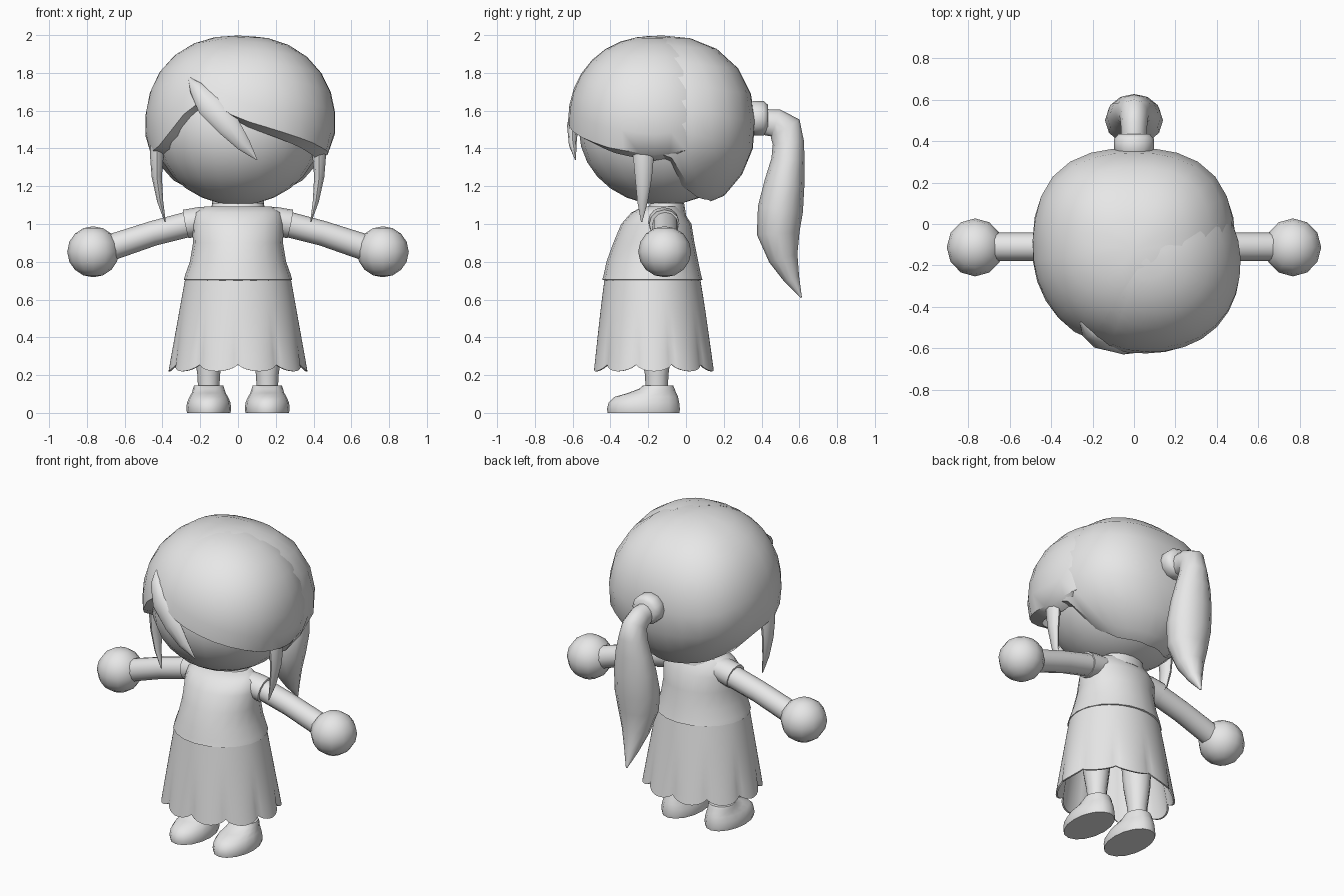
import bpy, bmesh, math
from mathutils import Vector

if "Cube" in bpy.data.objects:
    bpy.data.objects.remove(bpy.data.objects["Cube"])

grey = bpy.data.materials.new("plain_grey")
grey.diffuse_color = (0.8, 0.8, 0.8, 1)
grey.use_nodes = True
grey.node_tree.nodes["Principled BSDF"].inputs["Base Color"].default_value = grey.diffuse_color


def make(name, verts, faces, angle=45):
    """Mesh object with clean outward normals and smooth shading."""
    bm = bmesh.new()
    vs = [bm.verts.new(v) for v in verts]
    for f in faces:
        bm.faces.new([vs[i] for i in f])
    bmesh.ops.remove_doubles(bm, verts=bm.verts, dist=1e-4)
    bmesh.ops.recalc_face_normals(bm, faces=bm.faces)
    me = bpy.data.meshes.new(name)
    bm.to_mesh(me)
    bm.free()
    me.materials.append(grey)
    ob = bpy.data.objects.new(name, me)
    bpy.context.collection.objects.link(ob)
    bpy.ops.object.select_all(action='DESELECT')
    ob.select_set(True)
    bpy.context.view_layer.objects.active = ob
    bpy.ops.object.shade_smooth_by_angle(angle=math.radians(angle))
    return ob


def grid_faces(rows, cols, wrap):
    return [(r * cols + c, r * cols + (c + 1) % cols,
             (r + 1) * cols + (c + 1) % cols, (r + 1) * cols + c)
            for r in range(rows - 1) for c in range(cols if wrap else cols - 1)]


def loft(name, rings, n=12, angle=45):
    """Capped skin over oval rings given as (centre, half axis, half axis)."""
    verts = []
    for c, u, v in rings:
        for i in range(n):
            a = 2 * math.pi * i / n
            verts.append(Vector(c) + Vector(u) * math.cos(a) + Vector(v) * math.sin(a))
    faces = grid_faces(len(rings), n, True)
    faces += [tuple(range(n)), tuple(range(len(verts) - n, len(verts)))]
    return make(name, verts, faces, angle)


def stack(name, levels, x=0, n=16, angle=45):
    """Horizontal ovals given as (z, centre y, radius x, radius y)."""
    return loft(name, [((x, y, z), (rx, 0, 0), (0, ry, 0)) for z, y, rx, ry in levels], n, angle)


def tube(name, pts, side, n=10, angle=60):
    """Path of (x, y, z, half width along side, half depth)."""
    rings = []
    s = Vector(side).normalized()
    for i, p in enumerate(pts):
        a, b = pts[max(i - 1, 0)], pts[min(i + 1, len(pts) - 1)]
        d = (Vector(b[:3]) - Vector(a[:3])).normalized()
        u = (s - d * s.dot(d)).normalized()
        rings.append((p[:3], u * p[3], d.cross(u) * p[4]))
    return loft(name, rings, n, angle)


def ball(name, c, r, seg, rings):
    verts = []
    for j in range(rings + 1):
        t = math.pi * j / rings
        for i in range(seg):
            a = 2 * math.pi * i / seg
            verts.append((c[0] + r[0] * math.sin(t) * math.cos(a),
                          c[1] + r[1] * math.sin(t) * math.sin(a), c[2] + r[2] * math.cos(t)))
    quads = grid_faces(rings + 1, seg, True)
    ob_faces = quads[seg:-seg]
    ob_faces += [(i, seg + i, seg + (i + 1) % seg) for i in range(seg)]
    base = seg * (rings - 1)
    ob_faces += [(base + i, base + seg + i, base + (i + 1) % seg) for i in range(seg)]
    return make(name, verts, ob_faces, 60)


def squarish(a, p):
    """Radius factor that swells a circle towards a square."""
    return (abs(math.sin(a)) ** p + abs(math.cos(a)) ** p) ** (-1 / p)


def hair_shell(name, c, r, edge, cols, rows, closed, rim, p_front, p_back, p_up):
    """Swollen ellipsoid hair patch; edge lists (azimuth from front, lower z)."""
    def edge_z(a):
        for (a0, z0), (a1, z1) in zip(edge, edge[1:]):
            if a <= a1:
                return z0 + (z1 - z0) * (a - a0) / (a1 - a0)
        return edge[-1][1]
    a0, a1 = edge[0][0], edge[-1][0]
    az = [a0 + (a1 - a0) * i / cols for i in range(cols + 1)]
    az = az[:-1] if closed else [a0] + az + [a1]
    verts = [(c[0], c[1], c[2] + r[2])]
    m = len(az)
    for j in range(1, rows + 2):
        for i, a in enumerate(az):
            t = math.acos((edge_z(a) - c[2]) / r[2]) * min(j, rows) / rows
            k = rim if j > rows or (not closed and i in (0, m - 1)) else 1
            h = math.radians(a)
            up = squarish(t, p_up) if t < math.pi / 2 else 1
            z = c[2] + r[2] * math.cos(t) * up
            low = min(max((1.4 - z) / 0.2, 0), 1)
            p = p_front if math.cos(h) > 0 else p_back
            k *= up * squarish(h, p + (2 - p) * low)
            x = r[0] * math.sin(t) * math.sin(h) * k * (1 - 0.13 * low)
            y = -r[1] * math.sin(t) * math.cos(h) * k
            verts.append((c[0] + x, c[1] + y, z - (0.03 if j > rows else 0)))
    faces = [tuple(i + 1 for i in f) for f in grid_faces(rows + 1, m, closed)]
    faces += [(0, 1 + i, 1 + (i + 1) % m) for i in range(m if closed else m - 1)]
    return make(name, verts, faces, 50)


# Head and hair
ball("head", (0, -0.12, 1.5), (0.44, 0.447, 0.4), 20, 14)
hair_shell("hair_cap", (0, -0.125, 1.512), (0.492, 0.492, 0.486),
           [(-180, 1.15), (-135, 1.165), (-108, 1.23), (-94, 1.37), (-70, 1.39), (-58, 1.42),
            (-45, 1.5), (-36, 1.58), (-24, 1.65), (0, 1.62), (40, 1.5), (70, 1.41), (94, 1.37),
            (108, 1.23), (135, 1.165), (180, 1.15)], 30, 8, True, 0.78, 2, 2.55, 2.25)
hair_shell("fringe", (0.045, -0.175, 1.535), (0.472, 0.45, 0.46),
           [(-32, 1.69), (-6, 1.56), (30, 1.47), (60, 1.4), (90, 1.365), (125, 1.4)],
           14, 8, False, 0.84, 2.25, 2, 2.12)
tube("front_lock", [(-0.255, -0.47, 1.77, 0.008, 0.008), (-0.22, -0.525, 1.72, 0.04, 0.025),
                    (-0.15, -0.575, 1.63, 0.07, 0.03),
                    (-0.05, -0.6, 1.52, 0.062, 0.03), (0.03, -0.6, 1.42, 0.038, 0.02),
                    (0.1, -0.585, 1.34, 0.003, 0.003)], (1, 0, 0.7), 8)
for s, tag in ((-1, "left"), (1, "right")):
    tube(tag + "_side_lock", [(s * 0.425, -0.22, 1.46, 0.055, 0.04), (s * 0.43, -0.225, 1.36, 0.055, 0.036),
                              (s * 0.43, -0.225, 1.25, 0.045, 0.027), (s * 0.412, -0.23, 1.12, 0.028, 0.016),
                              (s * 0.385, -0.235, 1.01, 0.003, 0.003)], (0, 1, 0), 8)

# Ponytail and its tie
tube("hair_tie", [(0, 0.33, 1.56, 0.08, 0.08), (0, 0.36, 1.56, 0.097, 0.092),
                  (0, 0.41, 1.56, 0.097, 0.092), (0, 0.435, 1.56, 0.075, 0.07)], (1, 0, 0), 12)
tube("ponytail", [(0, 0.41, 1.54, 0.06, 0.068), (0, 0.475, 1.535, 0.064, 0.075),
                  (0, 0.525, 1.505, 0.07, 0.09), (0, 0.542, 1.43, 0.088, 0.083),
                  (0, 0.54, 1.34, 0.112, 0.088), (0, 0.522, 1.22, 0.132, 0.106),
                  (0, 0.5, 1.08, 0.14, 0.12), (0, 0.488, 0.95, 0.125, 0.113),
                  (0, 0.515, 0.82, 0.085, 0.078), (0, 0.56, 0.71, 0.045, 0.042),
                  (0, 0.61, 0.61, 0.004, 0.004)], (1, 0, 0), 12)

# Torso and neck
stack("neck", [(1.0, -0.11, 0.1, 0.08), (1.2, -0.11, 0.1, 0.08)])
stack("collar", [(1.05, -0.11, 0.15, 0.11), (1.11, -0.1, 0.135, 0.09)])
stack("shirt", [(0.7, -0.178, 0.27, 0.25), (0.705, -0.178, 0.287, 0.265), (0.73, -0.178, 0.28, 0.258),
                (0.8, -0.178, 0.255, 0.243), (0.9, -0.17, 0.238, 0.215), (1.0, -0.157, 0.243, 0.186),
                (1.06, -0.15, 0.23, 0.14), (1.092, -0.13, 0.18, 0.1)], n=20)

# Pleated skirt: scalloped lobes that deepen towards the hem
N, ROWS, PLEATS = 100, 6, 10
verts = []
for j in range(ROWS + 3):
    t = min(j, ROWS) / ROWS
    inner = 0.97 if j > ROWS else 1
    if j == ROWS + 2:
        t, inner = 0, 0.95
    for i in range(N):
        a = 2 * math.pi * i / N
        lobe = abs(math.cos(PLEATS / 2 * a)) ** 0.7
        k = inner * (1 - 0.06 * t * t * (1 - lobe))
        verts.append(((0.28 + 0.088 * t) * k * math.cos(a),
                      -0.178 + 0.008 * t + (0.253 + 0.072 * t) * k * math.sin(a),
                      0.71 - t * (0.49 - 0.035 * (1 - lobe))))
make("skirt", verts, grid_faces(ROWS + 3, N, True), 40)

# Arms, hands, legs and shoes
for s, tag in ((-1, "left"), (1, "right")):
    tube(tag + "_sleeve", [(s * 0.12, -0.12, 1.025, 0.08, 0.065), (s * 0.2, -0.12, 1.015, 0.083, 0.075),
                           (s * 0.275, -0.115, 1.0, 0.08, 0.077)], (0, 1, 0), 12)
    tube(tag + "_arm", [(s * 0.2, -0.11, 1.015, 0.068, 0.068), (s * 0.45, -0.11, 0.95, 0.068, 0.066),
                        (s * 0.7, -0.11, 0.867, 0.068, 0.07)], (0, 1, 0), 12)
    ball(tag + "_hand", (s * 0.767, -0.113, 0.853), (0.137, 0.14, 0.135), 12, 8)
    stack(tag + "_leg", [(0.1, -0.155, 0.055, 0.058), (0.2, -0.155, 0.06, 0.062),
                         (0.35, -0.16, 0.08, 0.085), (0.68, -0.17, 0.1, 0.1)], s * 0.155, 12)
    stack(tag + "_shoe", [(0, -0.225, 0.115, 0.19), (0.02, -0.225, 0.119, 0.193), (0.055, -0.223, 0.115, 0.187),
                          (0.085, -0.21, 0.102, 0.168), (0.105, -0.18, 0.09, 0.128),
                          (0.128, -0.154, 0.083, 0.094), (0.145, -0.148, 0.077, 0.08)], s * 0.155, 16)
